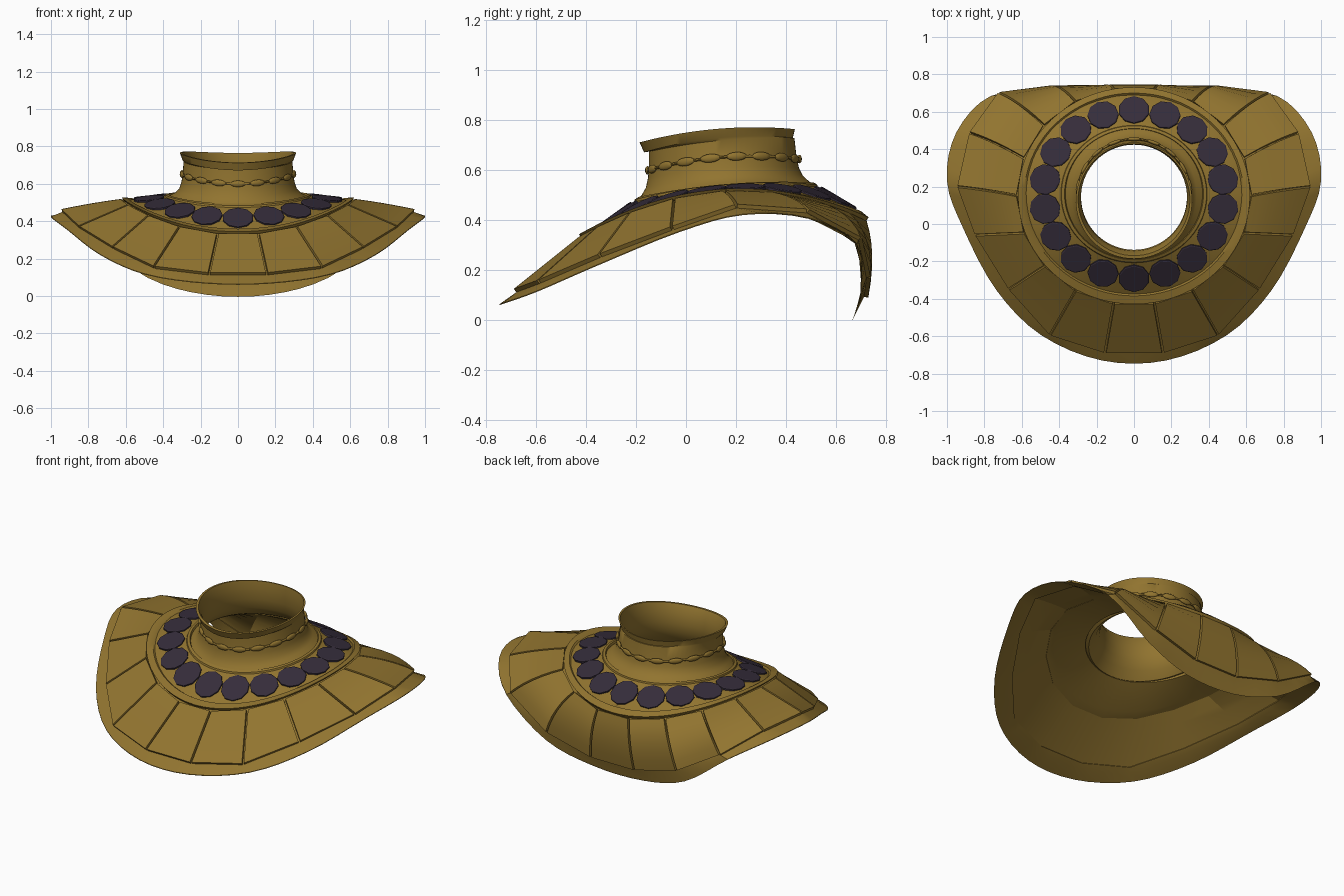
import bpy, bmesh, math
from mathutils import Vector, Matrix

if "Cube" in bpy.data.objects:
    bpy.data.objects.remove(bpy.data.objects["Cube"])

def material(name, col):
    m = bpy.data.materials.new(name)
    m.diffuse_color = (*col, 1)
    m.use_nodes = True
    m.node_tree.nodes["Principled BSDF"].inputs["Base Color"].default_value = m.diffuse_color
    return m

GOLD = material("old gold", (0.285, 0.175, 0.029))
GEM = material("dark purple stone", (0.036, 0.026, 0.043))
R = math.radians

def finish(bm, name, mat, smooth=None):
    bmesh.ops.recalc_face_normals(bm, faces=bm.faces)
    me = bpy.data.meshes.new(name)
    bm.to_mesh(me)
    bm.free()
    ob = bpy.data.objects.new(name, me)
    bpy.context.collection.objects.link(ob)
    me.materials.append(mat)
    if smooth:
        bpy.ops.object.select_all(action='DESELECT')
        ob.select_set(True)
        bpy.context.view_layer.objects.active = ob
        bpy.ops.object.shade_smooth_by_angle(angle=R(smooth))
    return ob

def loft(bm, rows, ts, cyclic):
    """Closed cross-section (one function per corner) swept over the angles ts."""
    cols = [[bm.verts.new(f(t)) for f in rows] for t in ts]
    n, m = len(ts), len(rows)
    for i in range(n if cyclic else n - 1):
        a, b = cols[i], cols[(i + 1) % n]
        for j in range(m):
            k = (j + 1) % m
            bm.faces.new((a[j], b[j], b[k], a[k]))
    if not cyclic:
        # end caps: section runs out along the top and back along the bottom
        for c in (cols[0], cols[-1]):
            for j in range(m // 2 - 1):
                bm.faces.new((c[j], c[j + 1], c[m - 2 - j], c[m - 1 - j]))

def ring(rx, ry, cy, f, s, b):
    """Tilted ellipse; f, s, b are heights at front, side, back. t=0 is front."""
    def p(t):
        c = math.cos(R(t))
        return Vector((rx * math.sin(R(t)), cy - ry * c,
                       s + (f - b) / 2 * c + ((f + b) / 2 - s) * c * c))
    return p

def mirrored(half):
    """Nine joints on the right (10, 30 .. 170 degrees) plus their mirror."""
    h = [Vector(p) for p in half]
    return h + [Vector((-p.x, p.y, p.z)) for p in reversed(h)]

def lin(pts):
    def p(t):
        u = ((t - 10) / 20) % 18
        i = int(u + 1e-6)
        return pts[i % 18].lerp(pts[(i + 1) % 18], u - i)
    return p

def spline(pts):
    def p(t):
        u = ((t - 10) / 20) % 18
        i = int(u)
        w = u - i
        a, b, c, d = (pts[(i + k) % 18] for k in (-1, 0, 1, 2))
        return 0.5 * (2 * b + (c - a) * w + (2 * a - 5 * b + 4 * c - d) * w * w
                      + (3 * b - a - 3 * c + d) * w ** 3)
    return p

FULL = [i * 5 for i in range(72)]
JOINTS = [10 + 20 * k for k in range(18)]

# guide curves of the mantle
gem_in = ring(0.388, 0.365, 0.16, 0.475, 0.535, 0.535)
gem_out = ring(0.57, 0.525, 0.16, 0.36, 0.515, 0.44)
trim_c = ring(0.62, 0.58, 0.15, 0.335, 0.52, 0.40)
inner = [trim_c(t) for t in JOINTS]
outer = mirrored([(.155, -.69, .125), (.45, -.595, .16), (.67, -.35, .265),
                  (.85, -.06, .375), (.945, .2, .465), (.88, .49, .445),
                  (.725, .705, .33), (.45, .74, .17), (.15, .73, .09)])
rim = spline(mirrored([(.17, -.73, .07), (.495, -.595, .118), (.735, -.355, .222),
                       (.91, -.03, .355), (1.0, .23, .425), (.95, .49, .41),
                       (.765, .685, .305), (.48, .698, .10), (.17, .67, .011)]))
bulge = [0, 0, 0, 0, .01, .03, .06, .07, .05]
bulge += bulge[::-1]

def joint(k, v):
    k %= 18
    a, b = inner[k], outer[k]
    out = Vector((math.sin(R(JOINTS[k])) * 0.4, 0.8, 0.6))
    c = (a + b) / 2 + out * bulge[k]
    return a * (1 - v) ** 2 + c * 2 * v * (1 - v) + b * v * v

def normal(k, v, span):
    """Outward normal of the plate skin at joint k (span 2) or plate k (span 1)."""
    e = 0.05
    across = joint(k + 1, v) - joint(k - (span - 1), v)
    lo, hi = max(v - e, 0), min(v + e, 1)
    along = sum((joint(j, hi) - joint(j, lo) for j in (k, k + 1 if span == 1 else k)), Vector())
    return along.cross(across).normalized()

def skin(v, d):
    return lin([joint(k, v) - normal(k, v, 2) * d for k in range(18)])
def drop(f, d):
    return lambda t: f(t) - Vector((0, 0, d))

# bed under the stones
bm = bmesh.new()
loft(bm, [gem_in, gem_out, skin(0.04, 0.02), skin(0.04, 0.03),
          drop(gem_out, 0.03), drop(gem_in, 0.03)], FULL, True)
finish(bm, "stone_bed", GOLD, 35)

# faceted backing under the plates
V7 = [i / 6 for i in range(7)]
bm = bmesh.new()
loft(bm, [skin(v, 0.02) for v in V7] + [skin(v, 0.028) for v in reversed(V7)], JOINTS, True)
finish(bm, "plate_backing", GOLD, 12)

# smooth rim strip
bm = bmesh.new()
loft(bm, [skin(0.88, 0.02), skin(1, 0.017), rim, drop(rim, 0.004),
          skin(1, 0.031), skin(0.88, 0.034)], FULL, True)
finish(bm, "mantle_rim", GOLD, 35)

# eighteen thick plates
for k in range(18):
    def edge(v, d, k=k):
        a, b = joint(k, v), joint(k + 1, v)
        n = normal(k, v, 1)
        g = 0.006 / (b - a).length
        return lambda w: a.lerp(b, g + (1 - 2 * g) * w) - n * d
    bm = bmesh.new()
    vs = [0.03 + 0.97 * v for v in V7]
    loft(bm, [edge(v, 0) for v in vs] + [edge(v, 0.026) for v in reversed(vs)], [0, 1], False)
    finish(bm, "mantle_plate", GOLD, 25)

# raised trims on both sides of the stone ring
def mix(w, h):
    return lambda t: gem_in(t).lerp(gem_out(t), w) + Vector((0, 0, h))
def outer_trim(w, h):
    def p(t):
        q = gem_out(t).lerp(trim_c(t), w)
        return q + (q - Vector((0, 0.15, 0.0))).normalized() * h
    return p
bm = bmesh.new()
loft(bm, [outer_trim(0.2, -0.015), outer_trim(0.2, 0.008), outer_trim(0.85, 0.010),
          outer_trim(1.0, -0.015)], FULL, True)
finish(bm, "outer_trim", GOLD, 35)
bm = bmesh.new()
loft(bm, [mix(-0.13, -0.01), mix(-0.09, 0.008), mix(0.0, 0.008), mix(0.04, -0.01)], FULL, True)
finish(bm, "inner_trim", GOLD, 35)

# flat cut stones, one per plate, touching their neighbours
for k in range(18):
    t = 20 * k
    c = mix(0.52, 0)(t)
    x = (mix(0.52, 0)(t + 1) - mix(0.52, 0)(t - 1)).normalized()
    across = gem_out(t) - gem_in(t)
    y = across.normalized()
    z = y.cross(x).normalized()
    if z.z < 0:
        z = -z
    ry = across.length * 0.45
    bm = bmesh.new()
    levels = []
    for r, h in ((1, -0.008), (1, 0.007), (0.93, 0.010)):
        levels.append([bm.verts.new(c + z * h + r * (x * 0.083 * math.cos(a) + y * ry * math.sin(a)))
                       for a in (math.tau * (i + 0.5) / 10 for i in range(10))])
    for lo, hi in zip(levels, levels[1:]):
        for i in range(10):
            j = (i + 1) % 10
            bm.faces.new((lo[i], lo[j], hi[j], hi[i]))
    bm.faces.new(levels[0])
    bm.faces.new(levels[-1])
    finish(bm, "stone", GEM)

# neck tube with flared foot and top lip
def circ(r, cy, f, s, b):
    return ring(r, r, cy, f, s, b)
bm = bmesh.new()
loft(bm, [circ(.38, .16, .45, .52, .525), circ(.358, .16, .478, .54, .542),
          circ(.335, .157, .50, .552, .556), circ(.314, .153, .53, .575, .58),
          circ(.302, .15, .57, .61, .61), circ(.295, .147, .62, .66, .66),
          circ(.291, .143, .675, .72, .73), circ(.298, .13, .672, .73, .73),
          circ(.311, .125, .712, .766, .765), circ(.299, .13, .714, .766, .765),
          circ(.284, .14, .67, .715, .72), circ(.283, .145, .60, .65, .65),
          circ(.292, .15, .55, .59, .59), circ(.32, .155, .50, .54, .54),
          circ(.36, .16, .445, .51, .515)], FULL, True)
finish(bm, "neck_tube", GOLD, 35)

# chain of oval beads round the neck
chain = circ(.304, .15, .600, .653, .645)
for k in range(18):
    t = 20 * k
    x = (chain(t + 1) - chain(t - 1)).normalized()
    y = Vector((math.sin(R(t)), -math.cos(R(t)), 0))
    z = x.cross(y).normalized()
    y = z.cross(x)
    M = Matrix((x, y, z)).transposed().to_4x4()
    M.translation = chain(t)
    bm = bmesh.new()
    bmesh.ops.create_uvsphere(bm, u_segments=12, v_segments=8, radius=1,
                              matrix=M @ Matrix.Diagonal((0.042, 0.010, 0.017, 1)))
    finish(bm, "chain_bead", GOLD, 40)

# thin cord joining the beads
def cord(a):
    return lambda t: chain(t) + Vector((math.sin(R(t)) * math.cos(a), -math.cos(R(t)) * math.cos(a),
                                        math.sin(a))) * 0.006
bm = bmesh.new()
loft(bm, [cord(math.tau * i / 6) for i in range(6)], FULL, True)
finish(bm, "chain_cord", GOLD, 60)
